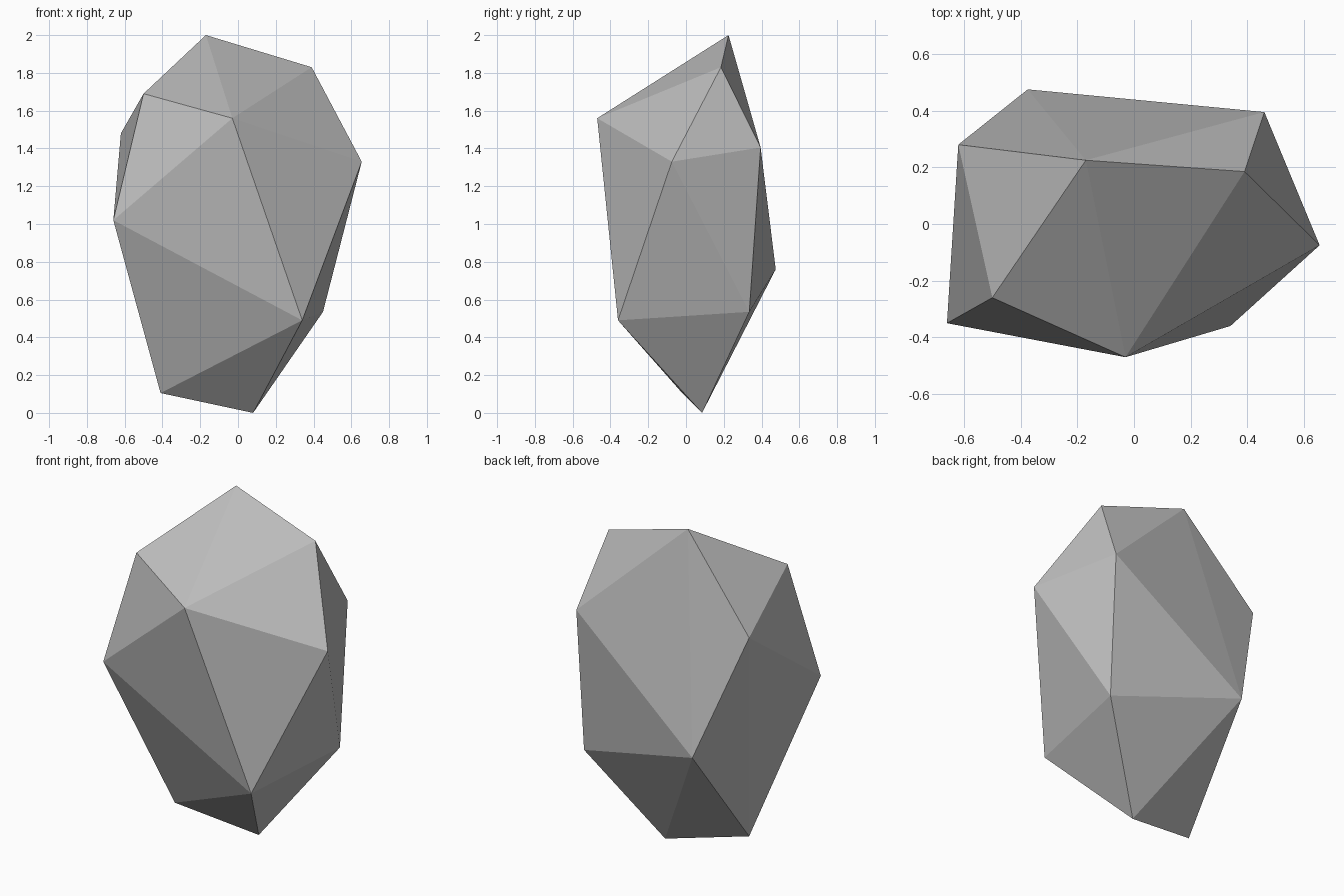
import bpy
import bmesh

# Remove the default cube
cube = bpy.data.objects.get("Cube")
if cube:
    bpy.data.objects.remove(cube, do_unlink=True)

# Stone colour
stone = bpy.data.materials.new("stone_grey")
stone.use_nodes = True
grey = (0.5, 0.5, 0.5, 1.0)
stone.diffuse_color = grey
shader = stone.node_tree.nodes["Principled BSDF"]
shader.inputs["Base Color"].default_value = grey
shader.inputs["Roughness"].default_value = 0.9

# Corners of the faceted boulder, from the crown down to the foot
crown = [(-0.17, 0.225, 2.0), (0.39, 0.185, 1.83), (-0.5, -0.26, 1.69)]
shoulder = [(-0.03, -0.47, 1.56), (-0.62, 0.28, 1.48),
            (0.46, 0.395, 1.405), (0.655, -0.075, 1.33)]
waist = [(-0.66, -0.35, 1.02), (-0.375, 0.475, 0.76)]
foot = [(0.45, 0.335, 0.535), (0.34, -0.36, 0.49),
        (-0.41, -0.02, 0.105), (0.08, 0.085, 0.0)]

# Wrap the corners in flat facets
bm = bmesh.new()
for corner in crown + shoulder + waist + foot:
    bm.verts.new(corner)
bmesh.ops.convex_hull(bm, input=bm.verts[:])
bmesh.ops.recalc_face_normals(bm, faces=bm.faces[:])
for face in bm.faces:
    face.smooth = False

mesh = bpy.data.meshes.new("boulder")
bm.to_mesh(mesh)
bm.free()
mesh.materials.append(stone)
boulder = bpy.data.objects.new("boulder", mesh)
bpy.context.collection.objects.link(boulder)
